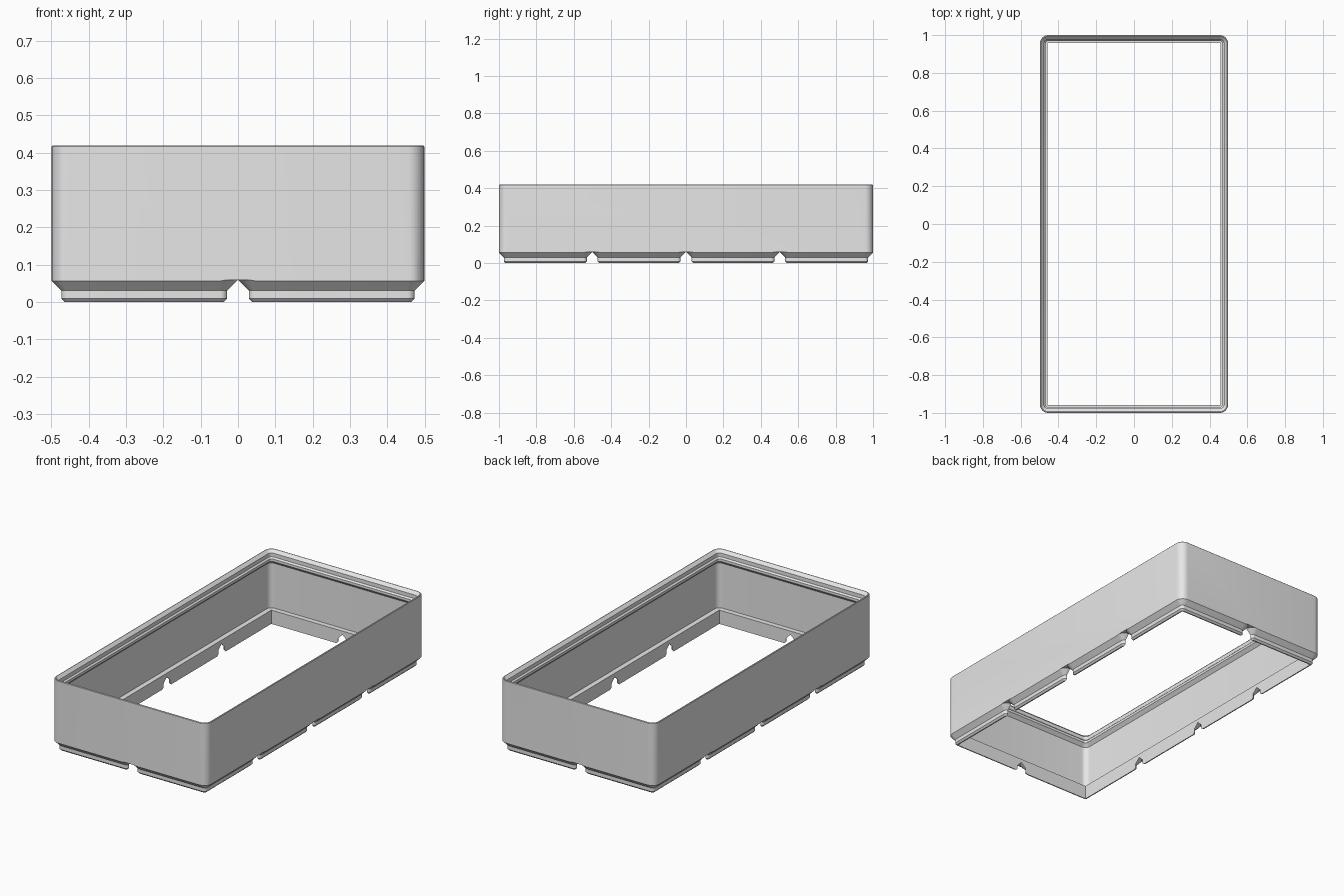
import bpy, bmesh, math

cube = bpy.data.objects.get("Cube")
if cube:
    bpy.data.objects.remove(cube, do_unlink=True)

HX, HY, TOP = 0.4985, 1.0, 0.4195   # half sizes and height of the shell
CORNER = 0.0448                     # outer corner radius
PITCH = 0.5014                      # spacing of the base feet
FLOOR = 0.08                        # height of the inner ledge


def ring(bm, z, hx, hy, r, seg=8):
    """One rounded rectangle of vertices at height z."""
    verts = []
    for q, (sx, sy) in enumerate([(1, 1), (-1, 1), (-1, -1), (1, -1)]):
        for i in range(seg + 1):
            a = (q + i / seg) * math.pi / 2
            verts.append(bm.verts.new((sx * (hx - r) + r * math.cos(a),
                                       sy * (hy - r) + r * math.sin(a), z)))
    return verts


def loft(name, sections, x=0, y=0):
    """Closed solid through rounded rectangles (z, hx, hy, radius)."""
    bm = bmesh.new()
    rings = [ring(bm, *s) for s in sections]
    n = len(rings[0])
    for a, b in zip(rings, rings[1:]):
        for i in range(n):
            j = (i + 1) % n
            bm.faces.new((a[i], a[j], b[j], b[i]))
    bm.faces.new(rings[0][::-1])
    bm.faces.new(rings[-1])
    bmesh.ops.translate(bm, verts=bm.verts, vec=(x, y, 0))
    return finish(name, bm)


def box(name, hx, hy, z0, z1):
    bm = bmesh.new()
    bmesh.ops.create_cube(bm, size=1)
    bmesh.ops.scale(bm, verts=bm.verts, vec=(2 * hx, 2 * hy, z1 - z0))
    bmesh.ops.translate(bm, verts=bm.verts, vec=(0, 0, (z0 + z1) / 2))
    return finish(name, bm)


def finish(name, bm):
    bmesh.ops.recalc_face_normals(bm, faces=bm.faces)
    me = bpy.data.meshes.new(name)
    bm.to_mesh(me)
    bm.free()
    ob = bpy.data.objects.new(name, me)
    bpy.context.collection.objects.link(ob)
    return ob


def combine(ob, other, operation):
    """Apply a boolean and discard the second solid."""
    mod = ob.modifiers.new(operation, 'BOOLEAN')
    mod.operation, mod.object, mod.solver = operation, other, 'EXACT'
    dg = bpy.context.evaluated_depsgraph_get()
    me = bpy.data.meshes.new_from_object(ob.evaluated_get(dg))
    ob.modifiers.clear()
    ob.data = me
    bpy.data.objects.remove(other, do_unlink=True)


# Oversized block that the footprint trims to shape
tray = box("tray_shell", 0.55, 1.05, 0.0597, 0.5)

# Stepped feet on a two by four layout: (height, inset from the pitch line)
foot = [(0, 0.0382), (0.0096, 0.0286), (0.031, 0.0286), (0.065, -0.0054)]
for i in range(2):
    for j in range(4):
        sections = [(z, PITCH / 2 - d, PITCH / 2 - d, 0.0478 - d) for z, d in foot]
        combine(tray, loft("foot", sections, (i - 0.5) * PITCH, (j - 1.5) * PITCH), 'UNION')

# Outer footprint with a slightly eased top edge
outline = [(-0.02, 0), (TOP - 0.003, 0), (TOP, 0.003)]
combine(tray, loft("footprint", [(z, HX - d, HY - d, CORNER - d) for z, d in outline]),
        'INTERSECT')

# Cavity with the stepped stacking lip: (height, inset from the outside)
cavity = [(FLOOR, 0.0125), (0.340, 0.0125), (0.3585, 0.031), (0.373, 0.031),
          (0.3813, 0.0227), (0.403, 0.0227), (TOP + 0.003, 0.0032)]
combine(tray, loft("cavity", [(z, HX - d, HY - d, CORNER - d) for z, d in cavity]),
        'DIFFERENCE')

# Square-cornered opening through the base
combine(tray, box("opening", HX - 0.0415, HY - 0.0415, -0.05, 0.2), 'DIFFERENCE')

# Colour and shading
mat = bpy.data.materials.new("light_grey")
mat.use_nodes = True
GREY = (0.8, 0.8, 0.8, 1)
mat.diffuse_color = GREY
mat.node_tree.nodes["Principled BSDF"].inputs["Base Color"].default_value = GREY
tray.data.materials.clear()
tray.data.materials.append(mat)
for p in tray.data.polygons:
    p.material_index = 0

bpy.ops.object.select_all(action='DESELECT')
tray.select_set(True)
bpy.context.view_layer.objects.active = tray
bpy.ops.object.shade_smooth_by_angle(angle=math.radians(30))
